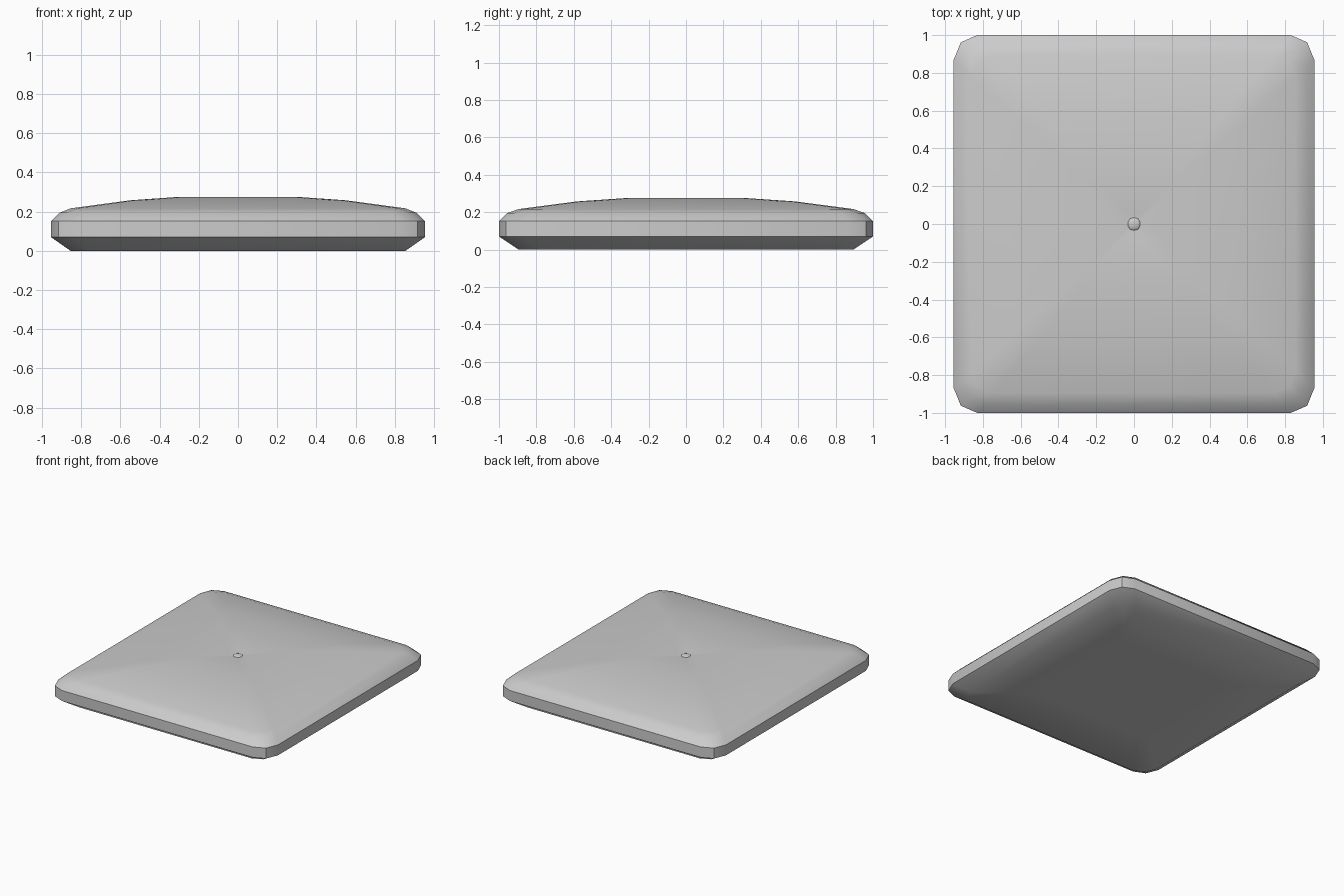
import bpy, bmesh, math

if "Cube" in bpy.data.objects:
    bpy.data.objects.remove(bpy.data.objects["Cube"])

# rounded-rectangle outline with two-segment corners
CORNER = [(0.955, 0.868), (0.917, 0.962), (0.83, 1.0)]


def outline(sx, sy):
    pts = []
    for mx, my in ((1, 1), (-1, 1), (-1, -1), (1, -1)):
        quad = [(x * mx * sx, y * my * sy) for x, y in CORNER]
        pts += quad if mx * my > 0 else quad[::-1]
    return pts


def finish(bm, name, angle):
    bmesh.ops.recalc_face_normals(bm, faces=bm.faces)
    mesh = bpy.data.meshes.new(name)
    bm.to_mesh(mesh)
    bm.free()
    ob = bpy.data.objects.new(name, mesh)
    bpy.context.collection.objects.link(ob)
    bpy.ops.object.select_all(action='DESELECT')
    bpy.context.view_layer.objects.active = ob
    ob.select_set(True)
    bpy.ops.object.shade_smooth_by_angle(angle=math.radians(angle))
    return ob


# cushion body: rings of (half width, half depth, z) from underside to crown
RINGS = [(0.45, 0.48, 0.0), (0.855, 0.895, 0.0), (0.955, 1.0, 0.07),
         (0.955, 1.0, 0.152), (0.91, 0.957, 0.195), (0.855, 0.895, 0.217),
         (0.55, 0.58, 0.258), (0.31, 0.33, 0.275), (0.05, 0.05, 0.27)]
bm = bmesh.new()
loops = [[bm.verts.new((x, y, z)) for x, y in outline(hx / 0.955, hy)]
         for hx, hy, z in RINGS]
for a, b in zip(loops, loops[1:]):
    for i in range(len(a)):
        j = (i + 1) % len(a)
        bm.faces.new((a[i], a[j], b[j], b[i]))
bm.faces.new(loops[0][::-1])
# shallow tuft dimple in the middle
tip = bm.verts.new((0, 0, 0.262))
top = loops[-1]
for i in range(len(top)):
    bm.faces.new((top[i], top[(i + 1) % len(top)], tip))
finish(bm, "cushion", 38)

# tufting button
bm = bmesh.new()
bmesh.ops.create_uvsphere(bm, u_segments=10, v_segments=6, radius=0.036)
for v in bm.verts:
    v.co.z = v.co.z * 0.3 + 0.265
finish(bm, "button", 40)
